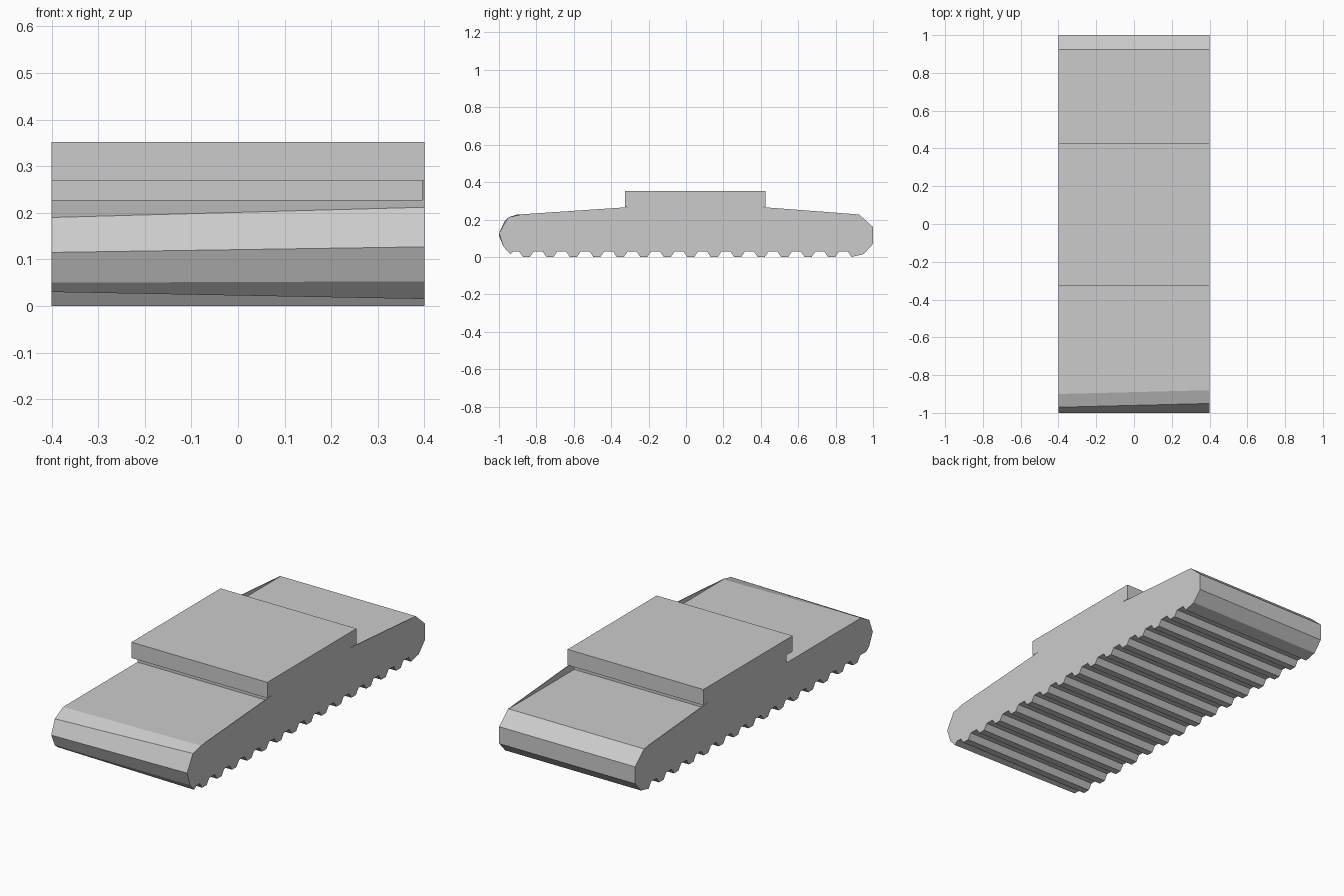
import bpy
import bmesh

old = bpy.data.objects.get("Cube")
if old:
    bpy.data.objects.remove(old, do_unlink=True)

grey = bpy.data.materials.new("plain grey")
grey.use_nodes = True
colour = (0.6, 0.6, 0.6, 1)
grey.diffuse_color = colour
grey.node_tree.nodes["Principled BSDF"].inputs["Base Color"].default_value = colour

HALF = 0.4      # half width
DECK = 0.227    # top of the ribbed base
LEDGE = 0.268   # underside of the raised pad
GROOVE = 0.03   # height of the grooves between ribs


def loft(name, start, end, x0, x1):
    """Join two matching (y, z) outlines into a solid running along x."""
    bm = bmesh.new()
    a = [bm.verts.new((x0, y, z)) for y, z in start]
    b = [bm.verts.new((x1, y, z)) for y, z in end]
    bm.faces.new(a)
    bm.faces.new(b[::-1])
    for i in range(len(a)):
        j = (i + 1) % len(a)
        bm.faces.new((a[i], b[i], b[j], a[j]))
    bmesh.ops.recalc_face_normals(bm, faces=bm.faces)
    mesh = bpy.data.meshes.new(name)
    bm.to_mesh(mesh)
    bm.free()
    mesh.materials.append(grey)
    obj = bpy.data.objects.new(name, mesh)
    bpy.context.collection.objects.link(obj)
    return obj


# Ribbed underside, front to back
ribs = []
for k in range(14):
    c = -0.853 + 0.1255 * k
    ribs += [(c - 0.04, GROOVE), (c - 0.019, 0), (c + 0.019, 0), (c + 0.04, GROOVE)]

# Rounded back end, then the undercut pad on top
back = [(0.865, GROOVE), (0.885, 0), (0.95, 0.015), (1, 0.07), (1, 0.16), (0.925, DECK)]
top = [(0.375, DECK), (0.375, LEDGE), (0.425, LEDGE), (0.425, 0.352),
       (-0.325, 0.352), (-0.325, LEDGE), (-0.275, LEDGE), (-0.275, DECK)]

# The front end twists slightly from one side to the other
front_right = [(-0.9, DECK), (-0.97, 0.19), (-1, 0.115), (-0.97, 0.05), (-0.945, 0.03), (-0.92, GROOVE)]
front_left = [(-0.88, DECK), (-0.95, 0.212), (-1, 0.127), (-0.975, 0.053), (-0.94, 0.015), (-0.92, GROOVE)]

shared = ribs + back + top
loft("ribbed_base", shared + front_right, shared + front_left, -HALF, HALF)

# Thin sloping side webs between the base and the pad
front_web = [(-0.89, DECK), (-0.325, 0.265), (-0.275, LEDGE), (-0.275, DECK)]
back_web = [(0.925, DECK), (0.425, 0.265), (0.375, LEDGE), (0.375, DECK)]
for name, outline, side in (("front_left_web", front_web, 1),
                            ("back_left_web", back_web, 1),
                            ("back_right_web", back_web, -1)):
    loft(name, outline, outline, side * (HALF - 0.004), side * HALF)
